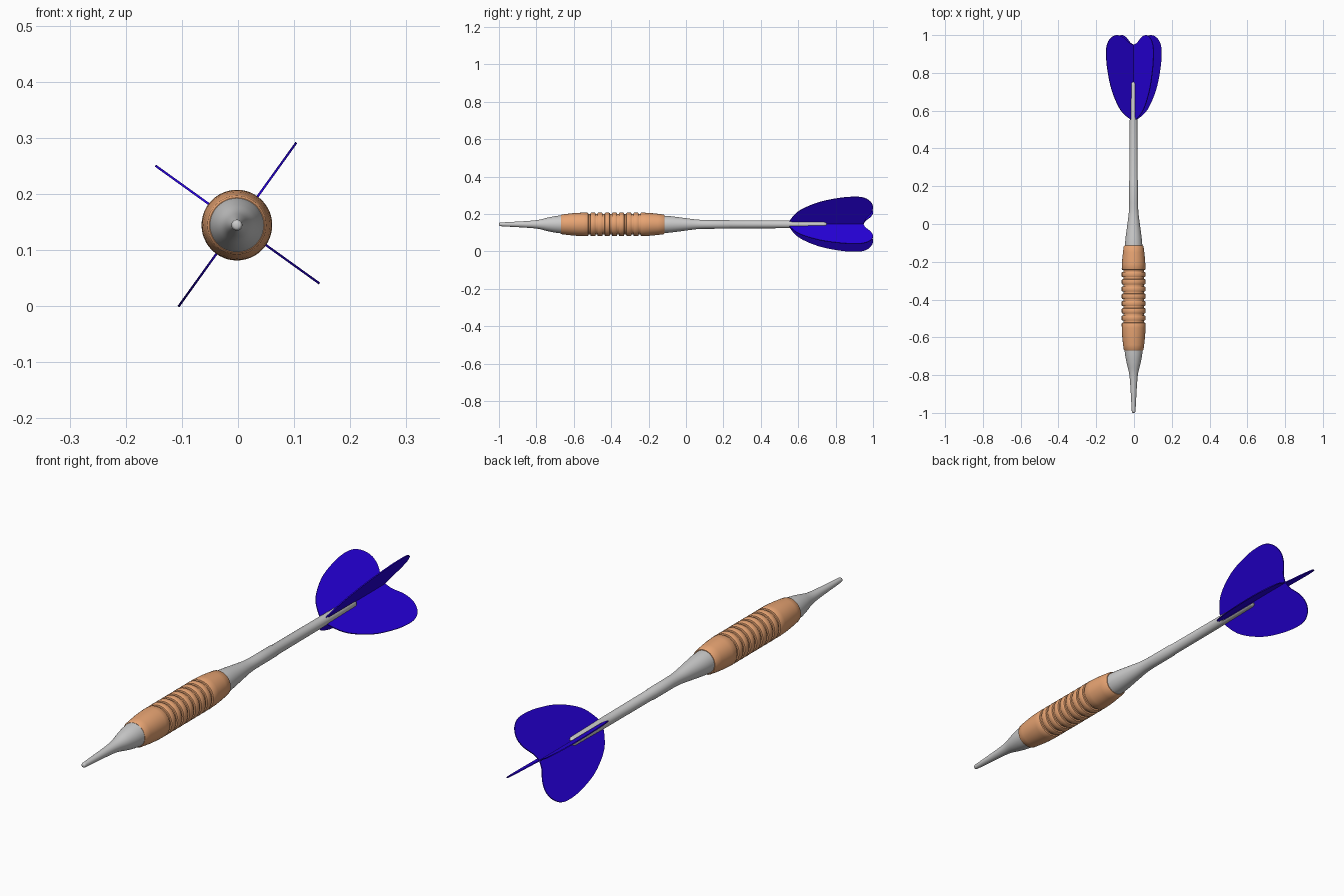
import bpy, bmesh
from math import cos, sin, pi, radians
from mathutils import Matrix, Vector

if "Cube" in bpy.data.objects:
    bpy.data.objects.remove(bpy.data.objects["Cube"])

AXIS = Vector((-0.002, 0, 0.1445))   # dart axis runs along y at this x, z
ROLL = radians(54.3)                 # angle of the first flight


def material(name, rgb):
    m = bpy.data.materials.new(name)
    m.diffuse_color = (*rgb, 1)
    m.use_nodes = True
    m.node_tree.nodes["Principled BSDF"].inputs["Base Color"].default_value = m.diffuse_color
    return m


def add_object(name, bm, mat=None):
    bmesh.ops.recalc_face_normals(bm, faces=bm.faces[:])
    me = bpy.data.meshes.new(name)
    bm.to_mesh(me)
    bm.free()
    ob = bpy.data.objects.new(name, me)
    bpy.context.collection.objects.link(ob)
    if mat:
        me.materials.append(mat)
    return ob


def activate(ob):
    bpy.ops.object.select_all(action='DESELECT')
    ob.select_set(True)
    bpy.context.view_layer.objects.active = ob


def smooth(ob, angle=35):
    activate(ob)
    bpy.ops.object.shade_smooth_by_angle(angle=radians(angle))


def spline(pts, steps=5):
    """Smooth curve through 2D points."""
    p = [Vector(q) for q in [pts[0]] + pts + [pts[-1]]]
    out = []
    for a, b, c, d in zip(p, p[1:], p[2:], p[3:]):
        for i in range(steps):
            t = i / steps
            out.append(0.5 * (2*b + (c - a)*t + (2*a - 5*b + 4*c - d)*t*t
                              + (3*b - a - 3*c + d)*t**3))
    return out + [p[-1]]


def lathe(name, profile, mat=None, n=48):
    """Revolve (y, radius) points around the dart axis and cap both ends."""
    bm = bmesh.new()
    rings = [[bm.verts.new(AXIS + Vector((r*cos(2*pi*i/n), y, r*sin(2*pi*i/n))))
              for i in range(n)] for y, r in profile]
    for a, b in zip(rings, rings[1:]):
        for i in range(n):
            j = (i + 1) % n
            bm.faces.new((a[i], a[j], b[j], b[i]))
    bm.faces.new(rings[0])
    bm.faces.new(rings[-1])
    return add_object(name, bm, mat)


copper = material("copper", (0.80, 0.37, 0.17))
blue = material("blue", (0.02, 0.0, 0.75))

# Point
smooth(lathe("point", spline([
    (-1.0, 0.004), (-0.995, 0.009), (-0.97, 0.011), (-0.85, 0.018), (-0.79, 0.024),
    (-0.74, 0.036), (-0.70, 0.044), (-0.66, 0.049)])))


# Barrel with eight grip grooves
def barrel_radius(y):
    edge = max(0.0, abs(y + 0.392) - 0.14)
    return 0.063 - 0.63 * edge**2


barrel = [(-0.669, 0.030), (-0.669, 0.049), (-0.665, 0.0525)]
barrel += [(y, barrel_radius(y)) for y in (-0.64, -0.61, -0.58, -0.55)]
for k in range(8):
    y = -0.517 + 0.0384 * k
    barrel += [(y - 0.010, 0.063), (y - 0.006, 0.0605), (y - 0.005, 0.0545),
               (y + 0.005, 0.0545), (y + 0.006, 0.0605), (y + 0.010, 0.063)]
barrel += [(y, barrel_radius(y)) for y in (-0.21, -0.18, -0.15)]
barrel += [(-0.119, 0.0525), (-0.115, 0.049), (-0.115, 0.030)]
smooth(lathe("barrel", barrel, copper))

# Shaft, slotted at the rear into four prongs
shaft = lathe("shaft", spline([
    (-0.13, 0.047), (-0.08, 0.0435), (0.0, 0.033), (0.06, 0.0255), (0.11, 0.0235)])
    + [(0.23, 0.0232), (0.235, 0.0215), (0.55, 0.0205), (0.735, 0.0185),
       (0.745, 0.017), (0.751, 0.012)])
for k in range(2):
    bm = bmesh.new()
    bmesh.ops.create_cube(bm, size=1)
    cutter = add_object("slot_cutter", bm)
    cutter.hide_render = True
    cutter.matrix_world = (Matrix.Translation(AXIS + Vector((0, 0.68, 0)))
                           @ Matrix.Rotation(-ROLL - k*pi/2, 4, 'Y')
                           @ Matrix.Diagonal((0.1, 0.23, 0.009, 1)))
    mod = shaft.modifiers.new("slot", 'BOOLEAN')
    mod.object, mod.operation, mod.solver = cutter, 'DIFFERENCE', 'EXACT'
    activate(shaft)
    bpy.ops.object.modifier_apply(modifier=mod.name)
    bpy.data.objects.remove(cutter)
smooth(shaft)

# Four flights: thin heart-shaped vanes meeting on the axis
outline = spline([
    (0.0, 0.552), (0.03, 0.559), (0.09, 0.608), (0.144, 0.71), (0.172, 0.82),
    (0.180, 0.90), (0.174, 0.95), (0.150, 0.985), (0.112, 1.0), (0.07, 0.988),
    (0.032, 0.960), (0.0, 0.949)])
for k in range(4):
    bm = bmesh.new()
    face = bm.faces.new([bm.verts.new((r, y, -0.002)) for r, y in outline])
    ext = bmesh.ops.extrude_face_region(bm, geom=[face])
    bmesh.ops.translate(bm, vec=(0, 0, 0.004),
                        verts=[v for v in ext["geom"] if isinstance(v, bmesh.types.BMVert)])
    bm.transform(Matrix.Translation((-0.001, 0, 0.1455))
                 @ Matrix.Rotation(-ROLL - k*pi/2, 4, 'Y'))
    smooth(add_object(f"flight_{k + 1}", bm, blue))
